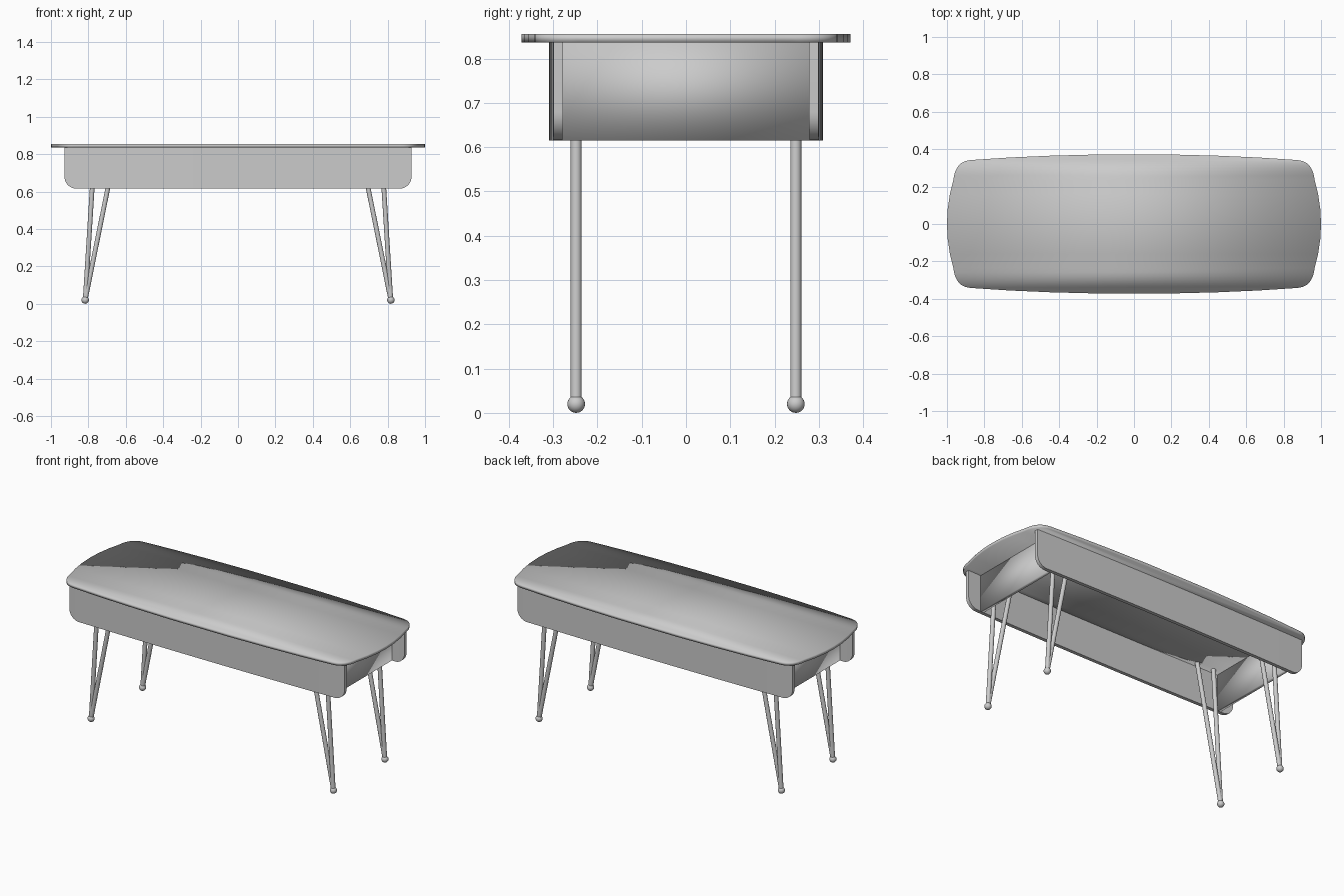
import bpy, bmesh, math
from mathutils import Vector

if "Cube" in bpy.data.objects:
    bpy.data.objects.remove(bpy.data.objects["Cube"])

TOP_Z, UNDER_Z, APRON_Z = 0.855, 0.836, 0.615


def finish(name, bm, angle=None):
    bmesh.ops.recalc_face_normals(bm, faces=bm.faces)
    mesh = bpy.data.meshes.new(name)
    bm.to_mesh(mesh)
    bm.free()
    ob = bpy.data.objects.new(name, mesh)
    bpy.context.collection.objects.link(ob)
    bpy.ops.object.select_all(action='DESELECT')
    ob.select_set(True)
    bpy.context.view_layer.objects.active = ob
    if angle is None:
        bpy.ops.object.shade_smooth()
    else:
        bpy.ops.object.shade_smooth_by_angle(angle=math.radians(angle))
    return ob


def loft(bm, sections):
    """Skin closed sections of equal size and cap both ends."""
    rows = [[bm.verts.new(p) for p in s] for s in sections]
    for a, b in zip(rows, rows[1:]):
        for i in range(len(a)):
            j = (i + 1) % len(a)
            bm.faces.new((a[i], a[j], b[j], b[i]))
    bm.faces.new(rows[0])
    bm.faces.new(rows[-1])


# Table top: barrel-shaped outline with rounded corners, lofted from back to front
half = []
for x in (0.2, 0.45, 0.67):
    half.append((x, 0.372 - 0.03 * (x / 0.87) ** 2 + 0.001))
p0, p1, p2 = Vector((0.87, 0.342)), Vector((0.955, 0.338)), Vector((0.966, 0.235))
for i in range(9):
    t = i / 8
    half.append(tuple(p0 * (1 - t) ** 2 + p1 * 2 * t * (1 - t) + p2 * t * t))
for y in (0.16, 0.08):
    half.append((1 - 0.034 * (y / 0.235) ** 2, y))
outline = half + [(1.0, 0.0)] + [(x, -y) for x, y in reversed(half)]
bm = bmesh.new()
loft(bm, [[(-x, y, UNDER_Z), (x, y, UNDER_Z), (x, y, TOP_Z), (-x, y, TOP_Z)]
          for x, y in outline])
finish("table_top", bm)

# Long aprons: gently bowed boards with rounded lower corners
R, END = 0.065, 0.928
right = [(END - R + R * math.sin(a), APRON_Z + R - R * math.cos(a))
         for a in [math.radians(90 * i / 8) for i in range(9)]]
columns = ([(-x, z) for x, z in reversed(right)]
           + [(-0.863 + 1.726 * i / 12, APRON_Z) for i in range(1, 12)] + right)
for name, s in (("front_apron", -1), ("back_apron", 1)):
    bm = bmesh.new()
    sections = []
    for x, z in columns:
        y = 0.309 - 0.010 * (x / END) ** 2
        yi = y - 0.021
        sections.append([(x, s * y, z), (x, s * y, UNDER_Z),
                         (x, s * yi, UNDER_Z), (x, s * yi, z)])
    loft(bm, sections)
    finish(name, bm, 40)

# End aprons: boards set in from the ends of the long aprons
for name, s in (("left_end_apron", -1), ("right_end_apron", 1)):
    bm = bmesh.new()
    loft(bm, [[(s * 0.82, y, APRON_Z), (s * 0.842, y, APRON_Z),
               (s * 0.842, y, UNDER_Z), (s * 0.82, y, UNDER_Z)]
              for y in (-0.281, 0.281)])
    finish(name, bm)


# Hairpin legs: two rods meeting in a ball foot
def rod(bm, a, b, r):
    axis = b - a
    m = axis.to_track_quat('Z', 'Y').to_matrix().to_4x4()
    m.translation = (a + b) / 2
    bmesh.ops.create_cone(bm, cap_ends=True, segments=20, radius1=r, radius2=r,
                          depth=axis.length, matrix=m)


for side, sx in (("left", -1), ("right", 1)):
    for end, sy in (("front", -1), ("back", 1)):
        bm = bmesh.new()
        foot = Vector((sx * 0.817, sy * 0.248, 0.02))
        for top_x in (0.766, 0.652):
            rod(bm, foot, Vector((sx * top_x, sy * 0.248, UNDER_Z)), 0.0125)
        ball = bmesh.ops.create_uvsphere(bm, u_segments=20, v_segments=12, radius=0.02)
        bmesh.ops.translate(bm, verts=ball["verts"], vec=foot)
        finish(f"{end}_{side}_leg", bm, 40)
